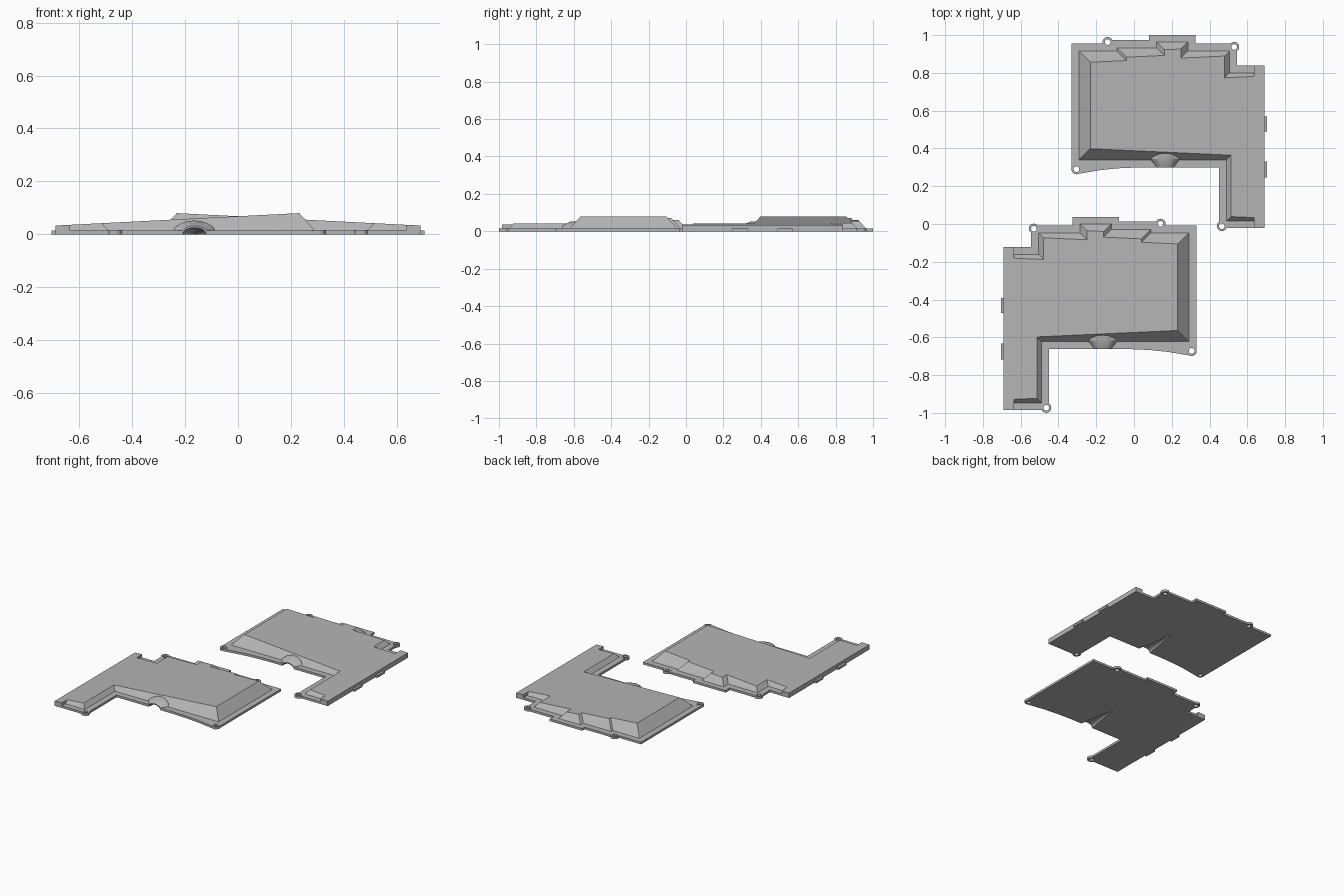
import bpy, bmesh, math
from mathutils import Matrix, Vector

if "Cube" in bpy.data.objects:
    bpy.data.objects.remove(bpy.data.objects["Cube"])

grey = bpy.data.materials.new("mid_grey")
grey.diffuse_color = (0.46, 0.46, 0.46, 1)
grey.use_nodes = True
grey.node_tree.nodes["Principled BSDF"].inputs["Base Color"].default_value = grey.diffuse_color
FLANGE = 0.015


def top_z(x):
    # sloping lid plane, high on the outer side
    return 0.08 - (x + 0.23) * 0.051


def loft(name, rings):
    """Closed mesh skinned through rings of equal point count."""
    bm = bmesh.new()
    loops = [[bm.verts.new(p) for p in r] for r in rings]
    n = len(loops[0])
    for a, b in zip(loops, loops[1:]):
        for i in range(n):
            j = (i + 1) % n
            bm.faces.new((a[i], a[j], b[j], b[i]))
    bm.faces.new(loops[0][::-1])
    bm.faces.new(loops[-1])
    bmesh.ops.recalc_face_normals(bm, faces=bm.faces)
    me = bpy.data.meshes.new(name)
    bm.to_mesh(me)
    bm.free()
    me.materials.append(grey)
    ob = bpy.data.objects.new(name, me)
    bpy.context.collection.objects.link(ob)
    return ob


def prism(name, pts, z0, z1):
    return loft(name, [[(x, y, z) for x, y in pts] for z in (z0, z1)])


def disc(name, c, r, z0, z1):
    pts = [(c[0] + r * math.cos(math.tau * i / 20), c[1] + r * math.sin(math.tau * i / 20))
           for i in range(20)]
    return prism(name, pts, z0, z1)


# flange plate with curved front edge
plate = prism("cover_plate", [
    (-0.30, 0.265), (-0.28, 0.268), (-0.18, 0.285), (-0.08, 0.295), (0.03, 0.30),
    (0.45, 0.30), (0.45, -0.022), (0.69, -0.022), (0.69, 0.84), (0.545, 0.84),
    (0.545, 0.955), (0.325, 0.955), (0.325, 1.0), (0.08, 1.0), (0.08, 0.975),
    (-0.14, 0.975), (-0.14, 0.955), (-0.33, 0.955), (-0.33, 0.29)], 0, FLANGE)

# raised lid: x, y, and whether the edge leaving the point is bevelled
contour = [(-0.29, 0.34, 1), (0.49, 0.34, 1), (0.49, 0.015, 1), (0.635, 0.015, 0),
           (0.635, -0.022, 0), (0.69, -0.022, 0), (0.69, 0.84, 0), (0.635, 0.84, 0),
           (0.635, 0.80, 1), (0.505, 0.80, 1), (0.505, 0.915, 1), (0.285, 0.915, 1),
           (0.285, 0.963, 1), (0.12, 0.963, 1), (0.12, 0.933, 1), (-0.09, 0.933, 1),
           (-0.09, 0.915, 1), (-0.29, 0.915, 1)]
low, mid, high = [], [], []
for i, (x, y, bev) in enumerate(contour):
    px, py, pbev = contour[i - 1]
    nx, ny, _ = contour[(i + 1) % len(contour)]
    d1 = Vector((x - px, y - py)).normalized()
    d2 = Vector((nx - x, ny - y)).normalized()
    # inward normals of both neighbouring edges
    shift = Vector((-d1.y, d1.x)) * pbev + Vector((-d2.y, d2.x)) * bev
    q = Vector((x, y))
    for _ in range(6):
        q = Vector((x, y)) + shift * 0.9 * (top_z(q.x) - FLANGE)
    low.append((x, y, 0.005))
    mid.append((x, y, FLANGE))
    high.append((q.x, q.y, top_z(q.x)))
lid = loft("raised_lid", [low, mid, high])

# flared cable hump on the front wall
hump = loft("cable_hump", [
    [(0.165 + w * math.cos(math.pi * i / 14), y, h * math.sin(math.pi * i / 14))
     for i in range(15)]
    for y, w, h in ((0.30, 0.05, 0.032), (0.345, 0.083, 0.052), (0.40, 0.083, 0.052))])

# side clips and screw eyes
adds = [lid, hump]
for y0, y1 in ((0.49, 0.57), (0.245, 0.33)):
    adds.append(prism("side_clip", [(0.68, y0), (0.705, y0), (0.705, y1), (0.68, y1)], 0, FLANGE))
eyes = [(-0.14, 0.963), (0.53, 0.937), (0.465, -0.011), (-0.305, 0.29)]
adds += [disc("screw_eye", c, 0.027, 0, FLANGE + 0.001) for c in eyes]

# screw holes and the tapered cable groove underneath
cuts = [disc("screw_hole", c, 0.015, -0.05, 0.1) for c in eyes]
cuts.append(loft("cable_groove", [
    [(0.165 + s * 0.046 * math.cos(math.tau * i / 24), y, s * 0.026 * math.sin(math.tau * i / 24))
     for i in range(24)]
    for y, s in ((0.29, 1.0), (0.56, 0.01))]))

# merge everything into one cover
for ob, op in [(o, 'UNION') for o in adds] + [(o, 'DIFFERENCE') for o in cuts]:
    m = plate.modifiers.new("join", 'BOOLEAN')
    m.operation, m.object, m.solver = op, ob, 'EXACT'
deps = bpy.context.evaluated_depsgraph_get()
merged = bpy.data.meshes.new_from_object(plate.evaluated_get(deps))
plate.modifiers.clear()
plate.data = merged
for ob in adds + cuts:
    bpy.data.objects.remove(ob)
merged.materials.clear()
merged.materials.append(grey)
for p in merged.polygons:
    p.material_index = 0
plate.name = "right_cover"

# mirrored twin in front
twin = merged.copy()
twin.transform(Matrix.Translation((0, -0.962, 0)) @ Matrix.Diagonal((-1, 1, 1, 1)))
twin.flip_normals()
left = bpy.data.objects.new("left_cover", twin)
bpy.context.collection.objects.link(left)

for ob in (plate, left):
    bpy.ops.object.select_all(action='DESELECT')
    ob.select_set(True)
    bpy.context.view_layer.objects.active = ob
    bpy.ops.object.shade_smooth_by_angle(angle=math.radians(25))
